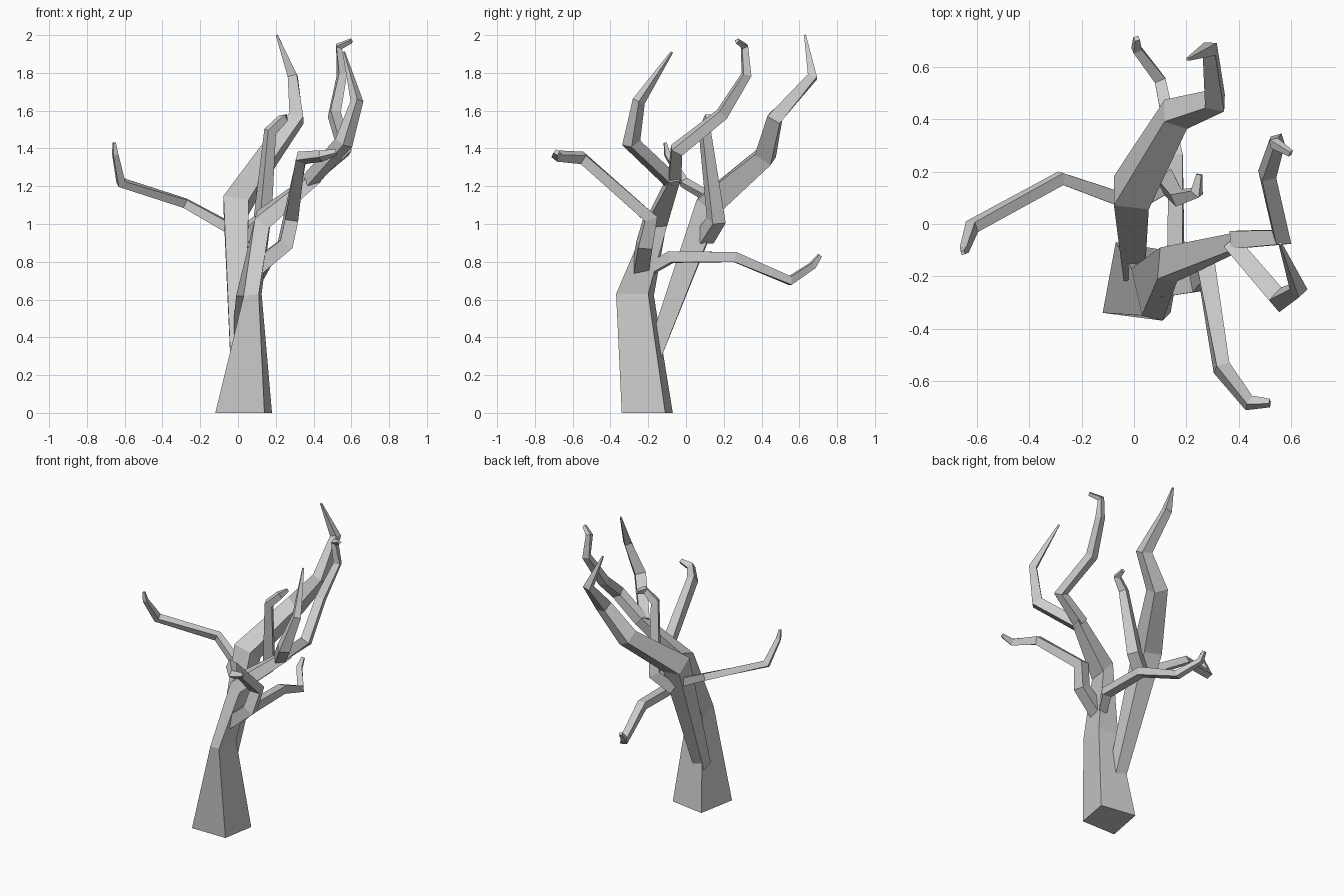
import bpy, bmesh
from mathutils import Vector


def loft(name, rings):
    """Join four-sided rings into one closed flat-faced limb."""
    bm = bmesh.new()
    vs = [[bm.verts.new(p) for p in r] for r in rings]
    for a, b in zip(vs, vs[1:]):
        for i in range(4):
            j = (i + 1) % 4
            bm.faces.new((a[i], a[j], b[j], b[i]))
    bm.faces.new(vs[0][::-1])
    bm.faces.new(vs[-1])
    bmesh.ops.recalc_face_normals(bm, faces=bm.faces)
    me = bpy.data.meshes.new(name)
    bm.to_mesh(me)
    bm.free()
    ob = bpy.data.objects.new(name, me)
    bpy.context.collection.objects.link(ob)
    return ob


def limb(name, path):
    """Sweep a square section along points (x, y, z, half width)."""
    pts = [Vector(p[:3]) for p in path]
    side, rings = None, []
    for i, p in enumerate(pts):
        d_in = (p - pts[i - 1]).normalized() if i else None
        d_out = (pts[i + 1] - p).normalized() if i < len(pts) - 1 else None
        t = ((d_in or d_out) + (d_out or d_in)).normalized()
        if side is None:
            side = t.cross(Vector((0, 0, 1)))
            if abs(t.z) > 0.8:
                side = Vector((1, 0, 0))
        side = (side - t * side.dot(t)).normalized()
        up = side.cross(t)
        w = path[i][3]
        rings.append([p + (side * a + up * b) * w
                      for a, b in ((-1, -1), (1, -1), (1, 1), (-1, 1))])
    return loft(name, rings)


# Main trunk with flared base, bending to the right
loft("main_trunk", [
    [(-.12, -.34, 0), (.14, -.34, 0), (.18, -.11, 0), (-.07, -.07, 0)],
    [(.03, -.35, .62), (.11, -.37, .63), (.125, -.2, .63), (-.01, -.17, .62)],
    [(.09, -.21, 1.03), (.165, -.22, .98), (.17, -.1, .99), (.1, -.09, 1.07)],
    [(.4, -.09, 1.27), (.435, -.09, 1.22), (.44, -.03, 1.23), (.4, -.03, 1.28)],
])

# Second trunk splitting off behind
limb("rear_trunk", [
    (0, -.18, .28, .04), (-.01, .12, 1.1, .068), (.16, .42, 1.36, .05),
    (.31, .47, 1.56, .038), (.29, .67, 1.78, .025), (.205, .63, 2.0, .005)])

# Forked ends of the main trunk
limb("fork_front", [
    (.38, -.08, 1.23, .032), (.56, -.29, 1.43, .035),
    (.63, -.25, 1.65, .024), (.56, -.075, 1.91, .005)])
limb("fork_back", [
    (.39, -.06, 1.24, .034), (.565, -.05, 1.39, .032), (.51, .19, 1.58, .028),
    (.55, .32, 1.79, .022), (.535, .31, 1.94, .017), (.6, .27, 1.97, .01)])

# Side branches
limb("front_branch", [
    (.1, -.24, .77, .04), (.25, -.22, .89, .038), (.28, -.19, 1.03, .035),
    (.335, -.55, 1.35, .027), (.44, -.685, 1.36, .022), (.52, -.685, 1.38, .012)])
limb("rear_branch", [
    (.08, -.24, .73, .025), (.16, -.08, .825, .03), (.16, .26, .825, .027),
    (.1, .55, .7, .022), (.01, .67, .78, .017), (.01, .71, .835, .01)])
limb("left_branch", [
    (-.01, .08, .96, .028), (-.28, .175, 1.11, .023), (-.62, -.01, 1.22, .022),
    (-.65, -.1, 1.37, .014), (-.655, -.11, 1.43, .007)])
limb("inner_branch", [
    (.02, .1, .93, .04), (.13, .16, 1.02, .038), (.17, .1, 1.49, .025),
    (.24, .12, 1.56, .02), (.25, .19, 1.57, .01)])
